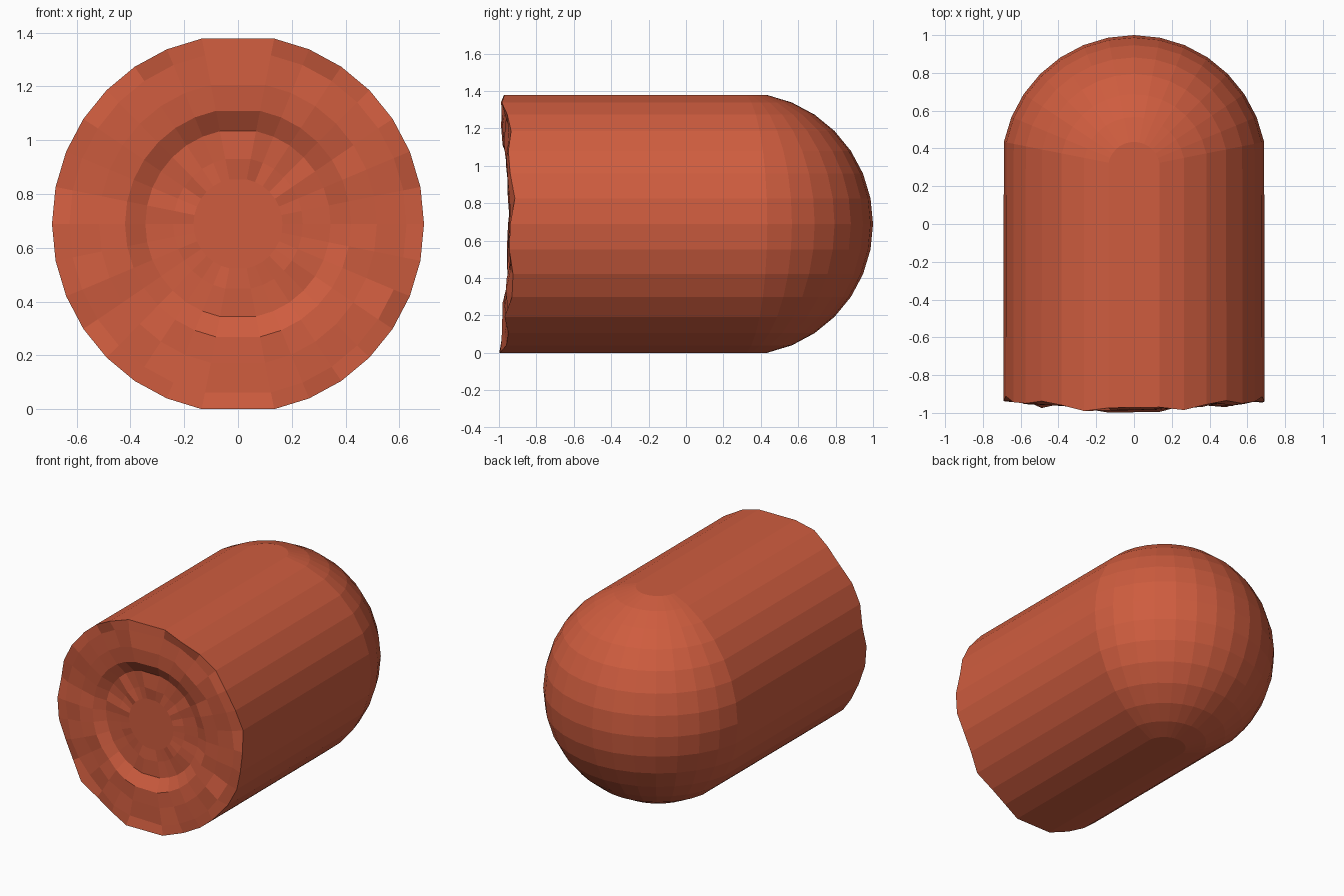
import bpy, bmesh, math, random

if "Cube" in bpy.data.objects:
    bpy.data.objects.remove(bpy.data.objects["Cube"])

random.seed(4)
R = 0.7025                      # dome radius
STEP = math.pi / 16
CY, CZ = 1.0 - R, R * math.cos(STEP)

clay = bpy.data.materials.new("terracotta red")
clay.diffuse_color = (0.62, 0.108, 0.049, 1)
clay.use_nodes = True
clay.node_tree.nodes["Principled BSDF"].inputs["Base Color"].default_value = clay.diffuse_color

bm = bmesh.new()

# Rear dome: half of a sphere with a vertical axis and flattened poles
grid = []
for i in range(1, 16):
    r, z = R * math.sin(i * STEP), CZ + R * math.cos(i * STEP)
    grid.append([bm.verts.new((r * math.cos(k * STEP), CY + r * math.sin(k * STEP), z))
                 for k in range(1, 16)])
for a, b in zip(grid, grid[1:]):
    for k in range(14):
        bm.faces.new((a[k], a[k + 1], b[k + 1], b[k]))
bm.faces.new(grid[0])
bm.faces.new(grid[-1][::-1])


def bridge(a, b):
    for k in range(len(a)):
        n = (k + 1) % len(a)
        bm.faces.new((a[k], a[n], b[n], b[k]))


# Straight body ending in a rough, broken rim
edge = [row[0] for row in grid] + [row[-1] for row in reversed(grid)]
rim_y = [-.97, -.985, -.955, -.935, -.95, -.94, -.915, -.94,
         -.945, -.925, -.93, -.97, -.95, -.96, -.995]
rim_y += rim_y[::-1]
rim = [bm.verts.new((v.co.x * 1.004, y + (random.uniform(-.006, .006) if v.co.x < 0 else 0), v.co.z))
       for v, y in zip(edge, rim_y)]
bridge(edge, rim)

# Rough front: concentric rings, with a stepped recess in the middle
# (scale of the outline, recess depth, roughness)
rings = [(.91, 0, .014), (.75, 0, .012), (.61, 0, .006), (.50, .055, .003),
         (.35, .05, .010), (.24, .05, .010)]
prev = rim
for s, depth, rough in rings:
    loop = []
    for v in edge:
        x, z = v.co.x * s, (v.co.z - CZ) * s
        side = abs(v.co.x) / .69
        y = -.985 + .04 * side if depth == 0 else -.985 + depth + .015 * side
        y = max(-1.0, y + random.uniform(-rough, rough))
        loop.append(bm.verts.new((x, y, CZ + z)))
    bridge(prev, loop)
    prev = loop

# Flat centre plate of the recess
for v in prev:
    v.co.y = -.925
bm.faces.new(prev)

bmesh.ops.recalc_face_normals(bm, faces=bm.faces)
mesh = bpy.data.meshes.new("capsule_body")
bm.to_mesh(mesh)
bm.free()
mesh.materials.append(clay)
body = bpy.data.objects.new("capsule_body", mesh)
bpy.context.collection.objects.link(body)
